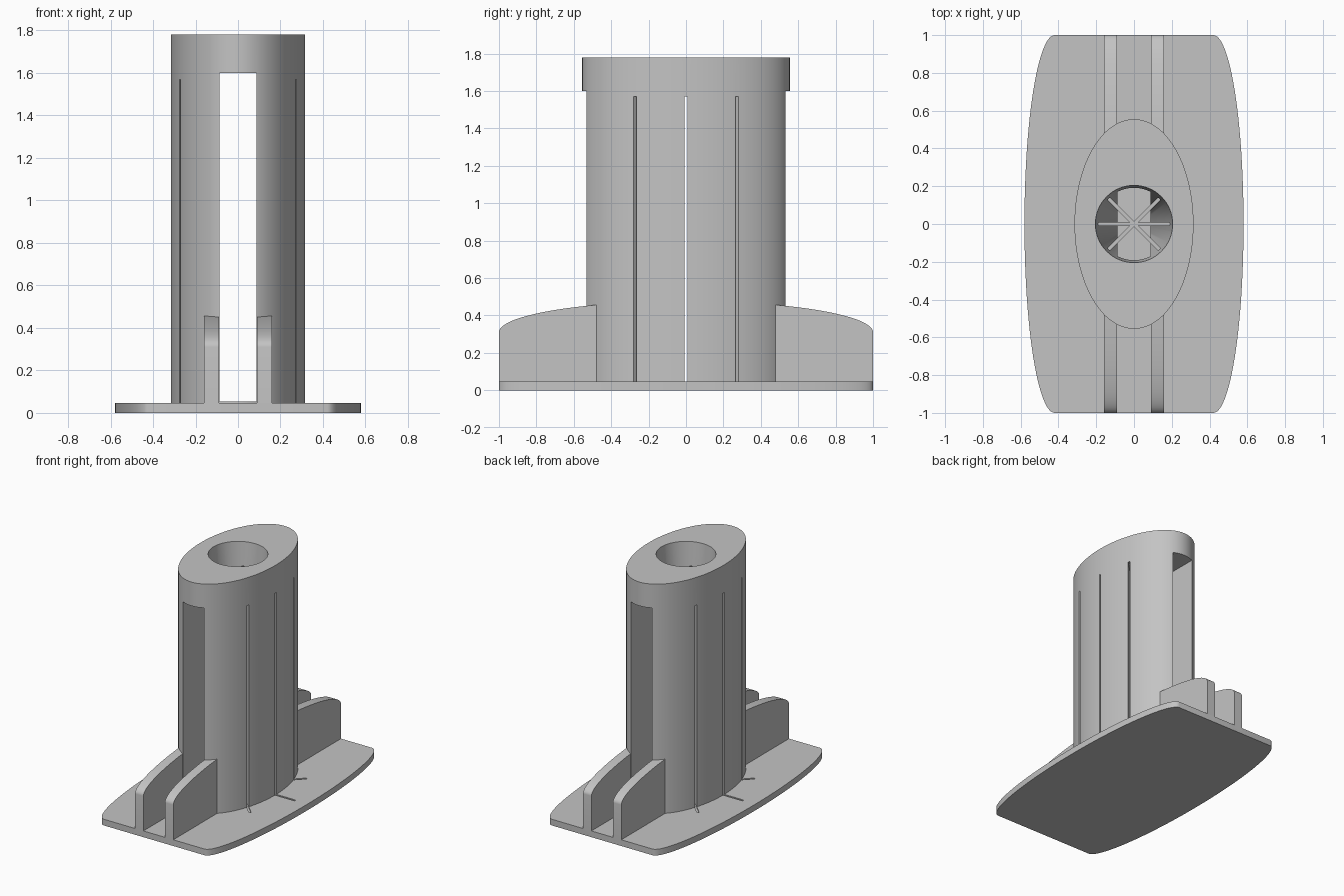
import bpy
import bmesh
from math import sin, cos, pi, radians
from mathutils import Matrix

cube = bpy.data.objects.get("Cube")
if cube:
    bpy.data.objects.remove(cube, do_unlink=True)

grey = bpy.data.materials.new("plain grey")
grey.use_nodes = True
GREY = (0.55, 0.55, 0.55, 1)
grey.diffuse_color = GREY
grey.node_tree.nodes["Principled BSDF"].inputs["Base Color"].default_value = GREY

BASE_TOP = 0.047
SLOT_HALF = 0.088


def make(name, bm):
    bmesh.ops.recalc_face_normals(bm, faces=bm.faces)
    mesh = bpy.data.meshes.new(name)
    bm.to_mesh(mesh)
    bm.free()
    mesh.materials.append(grey)
    obj = bpy.data.objects.new(name, mesh)
    bpy.context.collection.objects.link(obj)
    return obj


def prism(name, points, offset):
    """Extrude a closed outline of 3D points along an offset."""
    bm = bmesh.new()
    face = bm.faces.new([bm.verts.new(p) for p in points])
    out = bmesh.ops.extrude_face_region(bm, geom=[face])
    moved = [v for v in out["geom"] if isinstance(v, bmesh.types.BMVert)]
    bmesh.ops.translate(bm, verts=moved, vec=offset)
    return make(name, bm)


def box(name, size, z0, z1, angle=0):
    bm = bmesh.new()
    bmesh.ops.create_cube(bm, size=1)
    place = (Matrix.Rotation(angle, 4, "Z")
             @ Matrix.Translation((0, 0, (z0 + z1) / 2))
             @ Matrix.Diagonal((size[0], size[1], z1 - z0, 1)))
    bmesh.ops.transform(bm, matrix=place, verts=bm.verts)
    return make(name, bm)


def select(obj):
    bpy.ops.object.select_all(action="DESELECT")
    obj.select_set(True)
    bpy.context.view_layer.objects.active = obj


def cut(obj, cutters):
    select(obj)
    for c in cutters:
        mod = obj.modifiers.new("cut", "BOOLEAN")
        mod.operation = "DIFFERENCE"
        mod.solver = "EXACT"
        mod.object = c
        bpy.ops.object.modifier_apply(modifier=mod.name)


# Base plate: straight ends, elliptical bulging sides
N = 48
right_side = [(0.42 + 0.16 * cos(t), sin(t), 0)
              for t in (-pi / 2 + pi * i / N for i in range(N + 1))]
left_side = [(-x, -y, z) for x, y, z in right_side]
base = prism("base_plate", right_side + left_side, (0, 0, BASE_TOP))

# Elliptical tower
M = 128
ring = [(0.315 * cos(2 * pi * i / M), 0.555 * sin(2 * pi * i / M), 0.02)
        for i in range(M)]
tower = prism("tower", ring, (0, 0, 1.76))

# Cutters: through slot, tapered bore, thin radial slits
slot = box("slot_cutter", (2 * SLOT_HALF, 2), 0.053, 1.6)
bm = bmesh.new()
bmesh.ops.create_cone(bm, cap_ends=True, segments=64, radius1=0.08,
                      radius2=0.206, depth=1.744,
                      matrix=Matrix.Translation((0, 0, 0.928)))
bore = make("bore_cutter", bm)
slits = [box("slit_cutter", (0.956, 0.015), 0.04, 1.57, radians(a))
         for a in (0, 45, -45)]
cut(tower, [slot, bore] + slits)
cut(base, slits)
for c in [slot, bore] + slits:
    bpy.data.objects.remove(c, do_unlink=True)

# Four fins with elliptical top edges
fins = []
for end, along in (("front", -1), ("back", 1)):
    for side, sx in (("left", 1), ("right", -1)):
        x0 = sx * 0.09
        top = [(x0, along * cos(t), 0.31 + 0.167 * sin(t))
               for t in (radians(63) * i / 24 for i in range(25))]
        foot = [(x0, along * 0.454, 0.02), (x0, along, 0.02)]
        fins.append(prism(f"{end}_{side}_fin", top + foot, (sx * 0.07, 0, 0)))

for obj in [base, tower] + fins:
    select(obj)
    bpy.ops.object.shade_smooth_by_angle(angle=radians(30))
